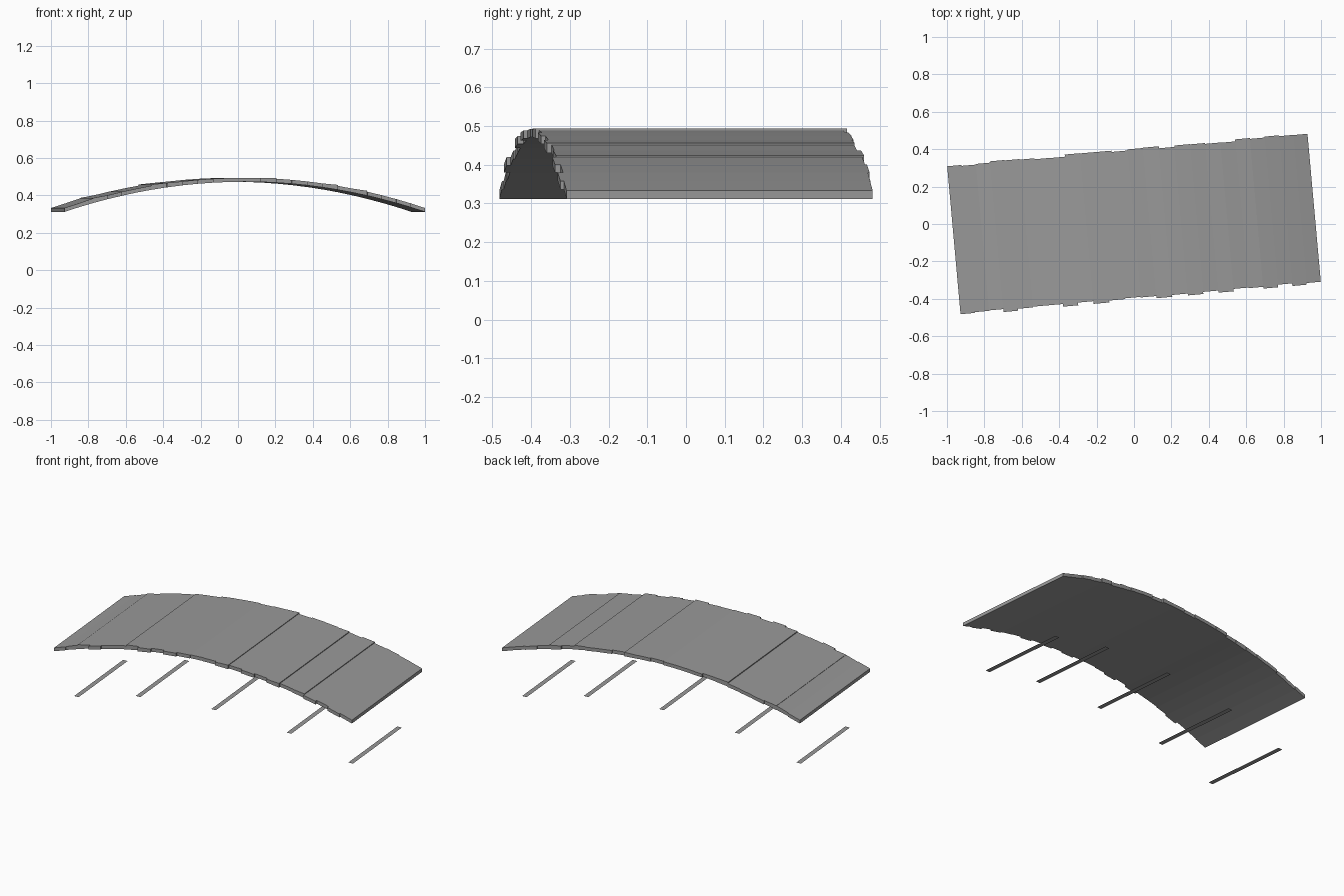
import bpy, bmesh, math, random
from mathutils import Matrix

if "Cube" in bpy.data.objects:
    bpy.data.objects.remove(bpy.data.objects["Cube"])

random.seed(4)
TURN = Matrix.Rotation(math.radians(5.15), 4, 'Z')
HALF, TOP, RISE, THICK = 0.967, 0.494, 0.161, 0.021
HALF_WIDTH = 0.394
COUNT = 24

# Dark grey shared by all parts
grey = bpy.data.materials.new("dark_grey")
grey.diffuse_color = (0.32, 0.32, 0.32, 1)
grey.use_nodes = True
grey.node_tree.nodes["Principled BSDF"].inputs["Base Color"].default_value = grey.diffuse_color


def arch(u):
    return TOP - RISE * (u / HALF) ** 2


def make_object(name, verts, faces):
    mesh = bpy.data.meshes.new(name)
    mesh.from_pydata(verts, [], faces)
    mesh.transform(TURN)
    mesh.materials.append(grey)
    obj = bpy.data.objects.new(name, mesh)
    bpy.context.collection.objects.link(obj)
    bm = bmesh.new()
    bm.from_mesh(mesh)
    bmesh.ops.recalc_face_normals(bm, faces=bm.faces)
    bm.to_mesh(mesh)
    bm.free()
    return obj


# Plank joints, slightly closer together towards the steeper ends
def joint(i):
    t = 2 * i / COUNT - 1
    return HALF * (t + 0.016 * math.sin(math.pi * t))


# Arched deck of butted planks: uneven ends, a few boards proud at one edge
raised = {1: (0, 0.004), 2: (0.006, 0), 5: (0, 0.001), 6: (0.007, 0.003),
          7: (0.003, 0), 13: (0, 0.004), 17: (0, 0.005), 19: (0, 0.005)}
front_long = {3, 7, 9, 13, 15, 17, 20, 22}
BOX = [(0, 1, 3, 2), (4, 6, 7, 5), (0, 4, 5, 1),
       (2, 3, 7, 6), (0, 2, 6, 4), (1, 5, 7, 3)]
for i in range(COUNT):
    lifts = raised.get(i, (0, 0))
    front = -HALF_WIDTH - (0.012 if i in front_long else random.uniform(-0.004, 0.003))
    back = HALF_WIDTH + random.uniform(-0.004, 0.010)
    if i in (0, COUNT - 1):
        front, back = -HALF_WIDTH - 0.003, HALF_WIDTH + 0.003
    verts = [(u, v, arch(u) + (lift if d == 0 else -d))
             for u, lift in zip((joint(i), joint(i + 1)), lifts)
             for v in (front, back) for d in (THICK, 0)]
    make_object(f"deck_plank_{i + 1}", verts, BOX)

# Thin flat cross strips below the deck, following a shallower arch
for i, (u, z) in enumerate([(-0.89, 0), (-0.49, 0.093), (0, 0.125),
                            (0.49, 0.093), (0.89, 0)]):
    w, l = 0.015, 0.277
    make_object(f"cross_strip_{i + 1}",
                [(u - w, -l, z), (u + w, -l, z), (u + w, l, z), (u - w, l, z)],
                [(0, 1, 2, 3)])
